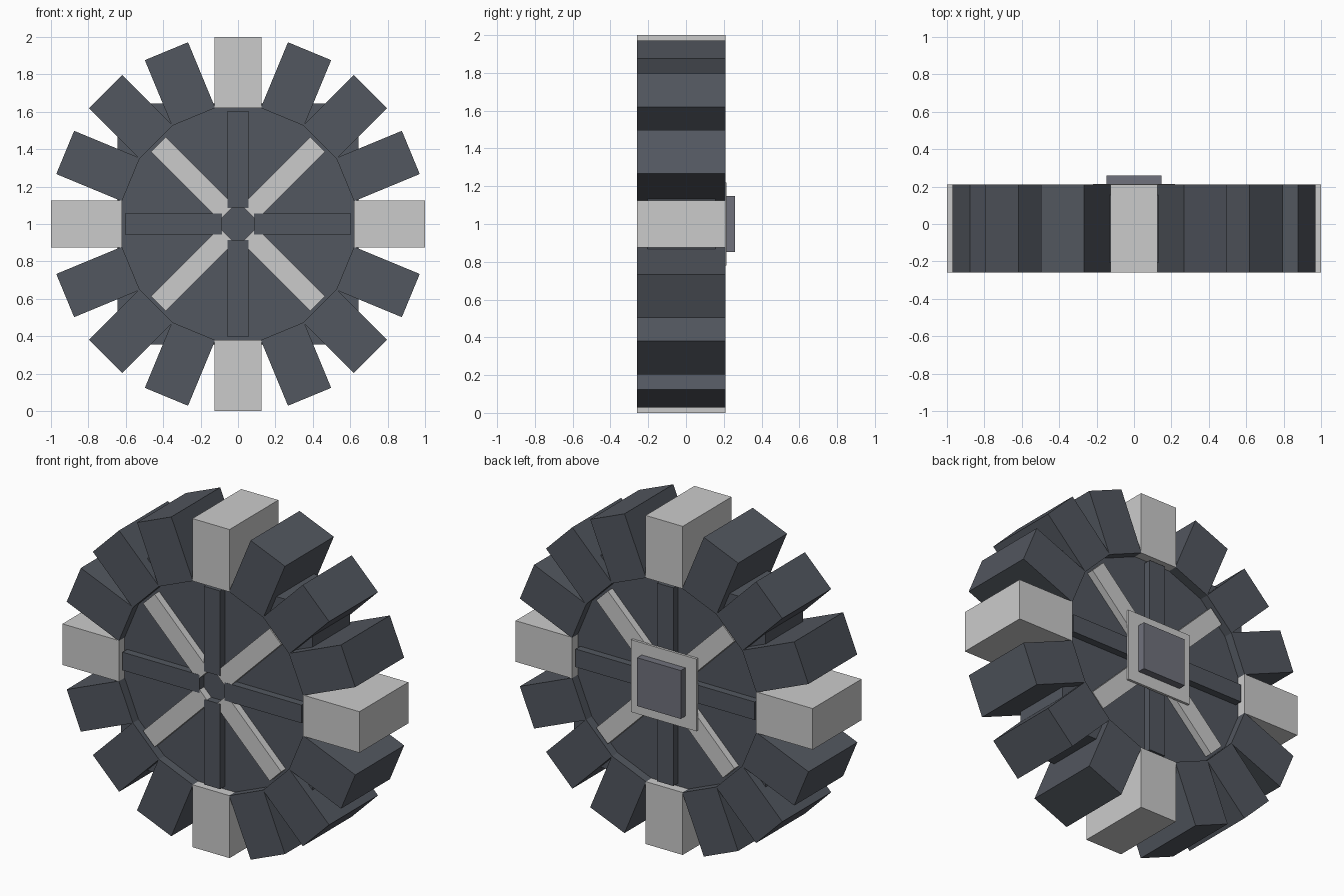
import bpy
from math import radians
from mathutils import Matrix, Vector

if "Cube" in bpy.data.objects:
    bpy.data.objects.remove(bpy.data.objects["Cube"])


def material(name, color):
    m = bpy.data.materials.new(name)
    m.diffuse_color = (*color, 1)
    m.use_nodes = True
    m.node_tree.nodes["Principled BSDF"].inputs["Base Color"].default_value = m.diffuse_color
    return m


RUBBER = material("dark_rubber", (0.085, 0.095, 0.115))
CAP = material("mid_grey", (0.16, 0.165, 0.2))
CENTRE = Matrix.Translation((0, 0, 1))


def box(name, lo, hi, angle=0, mat=None):
    """Box in wheel coordinates, turned about the axle by angle degrees."""
    lo, hi = Vector(lo), Vector(hi)
    bpy.ops.mesh.primitive_cube_add(size=1)
    ob = bpy.context.object
    ob.name = name
    size = hi - lo
    ob.data.transform(CENTRE @ Matrix.Rotation(radians(angle), 4, 'Y')
                      @ Matrix.Translation((lo + hi) / 2)
                      @ Matrix.Diagonal((*size, 1)))
    if mat:
        ob.data.materials.append(mat)
    return ob


# tread blocks: every fourth one is light grey
for i in range(16):
    box(f"tread_block_{i}", (-0.125, -0.26, 0.62), (0.125, 0.21, 1.0),
        i * 22.5, None if i % 4 == 0 else RUBBER)

# square core filling the recessed wheel face
box("wheel_core", (-0.645, -0.205, -0.645), (0.645, 0.155, 0.645), 0, RUBBER)

# spokes on both faces, alternating dark and light
for side, y0, y1 in (("front", -0.25, -0.2), ("back", 0.15, 0.2)):
    for i in range(8):
        light = i % 2
        inset = 0.001 * light  # light spokes sit just under the dark ones
        box(f"{side}_spoke_{i}", (-0.055, y0 + inset, 0.085),
            (0.055, y1 - inset, 0.603), i * 45, None if light else RUBBER)

# hub mounting plate and cap on the back
box("hub_plate", (-0.22, 0.2, -0.22), (0.22, 0.215, 0.22))
box("hub_cap", (-0.147, 0.21, -0.147), (0.147, 0.26, 0.147), 0, CAP)
